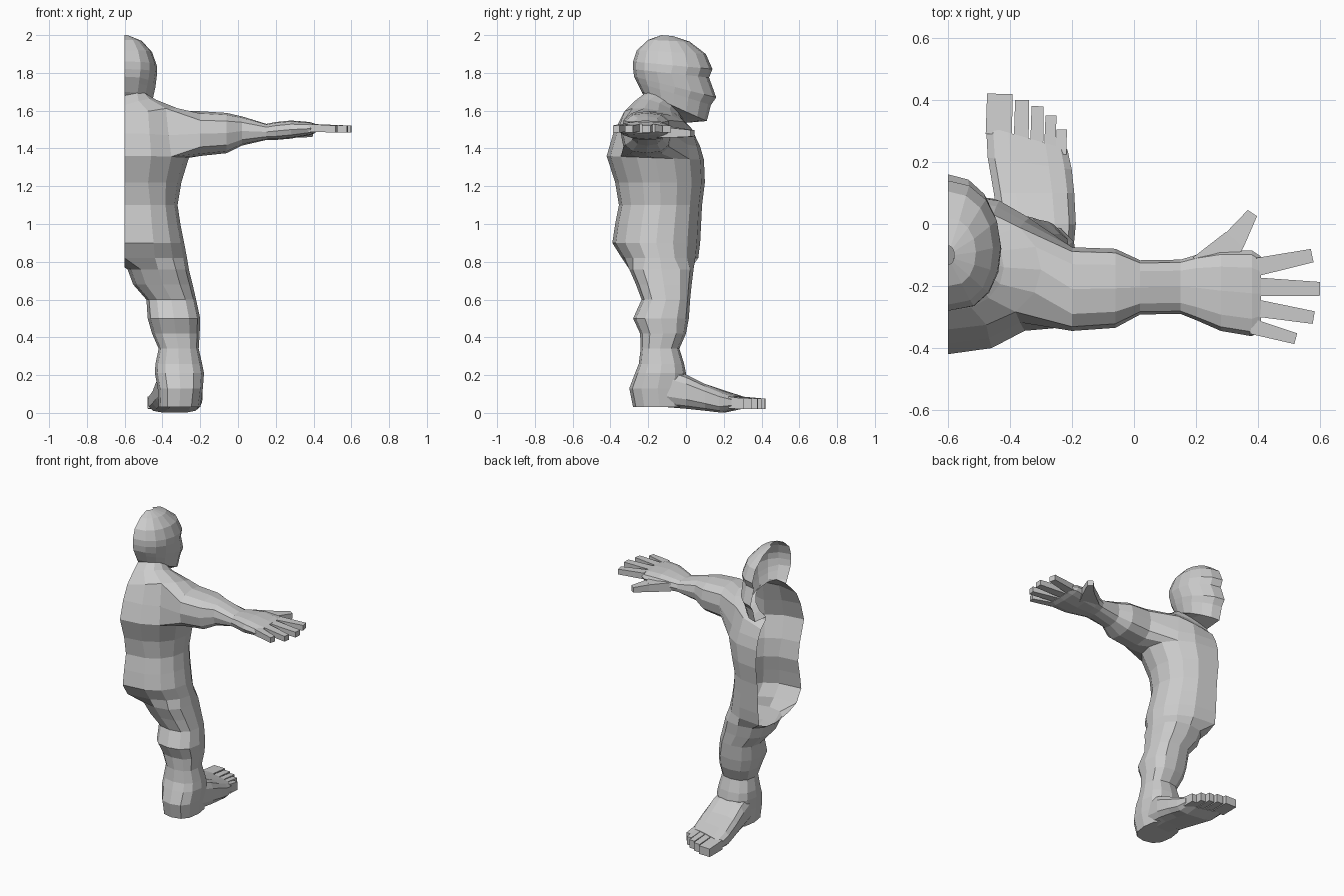
import bpy, bmesh, math
from mathutils import Vector

if "Cube" in bpy.data.objects:
    bpy.data.objects.remove(bpy.data.objects["Cube"])

grey = bpy.data.materials.new("light grey")
grey.diffuse_color = (0.6, 0.6, 0.6, 1)
grey.use_nodes = True
grey.node_tree.nodes["Principled BSDF"].inputs["Base Color"].default_value = grey.diffuse_color
CUT = -0.6                      # open symmetry plane of the half figure


def sp(v, p):
    return math.copysign(abs(v) ** p, v)


def finish(bm, name):
    bmesh.ops.recalc_face_normals(bm, faces=bm.faces)
    me = bpy.data.meshes.new(name)
    bm.to_mesh(me)
    bm.free()
    me.materials.append(grey)
    ob = bpy.data.objects.new(name, me)
    bpy.context.collection.objects.link(ob)
    return ob


def oval(a0, a1, b0, b1, angles, p):
    """Superellipse filling the rectangle a0..a1 by b0..b1."""
    return [((a0 + a1) / 2 + (a1 - a0) / 2 * sp(math.cos(math.radians(t)), p),
             (b0 + b1) / 2 + (b1 - b0) / 2 * sp(math.sin(math.radians(t)), p)) for t in angles]


def skin(bm, a, b, closed=True):
    n = len(a)
    for i in range(n if closed else n - 1):
        j = (i + 1) % n
        bm.faces.new((a[i], a[j], b[j], b[i]))


def half_ring(bm, pb, pf, zb, zf, yb, yf, w, bump=0.0):
    """Half ring from back midline to front midline, tilted from zb to zf."""
    out = []
    for i in range(9):
        t = math.pi * i / 8
        k = (1 - math.cos(t)) / 2
        x = CUT + w * max(0, math.sin(t)) ** (pb if i < 4 else pf) if 0 < i < 8 else CUT
        out.append(bm.verts.new((x, yb + (yf - yb) * k, zb + (zf - zb) * k + bump * math.sin(t))))
    return out


# body: head, neck and trunk as open half rings
bm = bmesh.new()
head = (
    (2.0, 1.995, -.13, -.07, .02),
    (1.975, 1.965, -.20, .02, .09),
    (1.92, 1.90, -.26, .105, .145),
    (1.86, 1.82, -.28, .14, .17),
    (1.82, 1.775, -.28, .122, .172),
    (1.78, 1.67, -.275, .16, .163),
    (1.75, 1.63, -.26, .132, .155),
    (1.70, 1.545, -.235, .11, .14),
    (1.68, 1.535, -.225, -.01, .135, .05))
chest = (
    (1.63, 1.51, -.28, .0, .18, .07),
    (1.57, 1.47, -.34, .045, .30, .08),
    (1.48, 1.41, -.385, .075, .32),
    (1.36, 1.34, -.42, .095, .34),
    (1.22, 1.22, -.375, .10, .30))
hips = (
    (1.10, 1.10, -.355, .085, .28),
    (1.00, 1.00, -.375, .08, .295),
    (0.90, 0.90, -.39, .075, .315),
    (0.82, 0.82, -.34, .065, .33))
trunk = [half_ring(bm, pb, pf, *r) for part, pb, pf in
         ((head, .75, .95), (chest, .92, .75), (hips, .75, .75)) for r in part]
for k, (a, b) in enumerate(zip(trunk, trunk[1:])):
    for i in range(8):
        if not (k in (10, 11) and 2 <= i < 6):      # leave the arm hole
            bm.faces.new((a[i], a[i + 1], b[i + 1], b[i]))

# leg down to the heel: crotch points close the last half ring
prev = trunk[-1] + [bm.verts.new((CUT, y, z)) for y, z in ((-.01, .785), (-.14, .77), (-.26, .79))]
for z, x0, x1, y0, y1 in (
        (.76, -.585, -.26, -.30, .04),
        (.68, -.555, -.24, -.265, .03),
        (.60, -.485, -.222, -.235, .022),
        (.50, -.478, -.20, -.28, .015),
        (.42, -.455, -.203, -.243, .0),
        (.34, -.42, -.208, -.24, -.035),
        (.26, -.437, -.19, -.25, -.01),
        (.21, -.44, -.18, -.27, .0),
        (.13, -.425, -.186, -.30, .0),
        (.03, -.42, -.2, -.28, .0)):
    ring = [bm.verts.new((x, y, z)) for x, y in
            oval(x0, x1, y0, y1, [(i - 4) * 30 for i in range(12)], .8)]
    skin(bm, prev, ring)
    prev = ring
bm.faces.new(prev)

# arm and palm grow from the arm hole
top, mid, low = trunk[10], trunk[11], trunk[12]
prev = low[2:7] + [mid[6]] + top[2:7][::-1] + [mid[2]]
for x, y0, y1, z0, z1 in (
        (-.20, -.345, -.075, 1.36, 1.597),
        (-.06, -.335, -.08, 1.375, 1.588),
        (.02, -.292, -.117, 1.415, 1.57),
        (.15, -.29, -.115, 1.445, 1.53),
        (.20, -.31, -.10, 1.445, 1.54),
        (.28, -.345, -.085, 1.452, 1.548),
        (.38, -.362, -.085, 1.47, 1.54),
        (.41, -.345, -.105, 1.482, 1.53)):
    ring = [bm.verts.new((x, y, z)) for y, z in
            oval(y0, y1, z0, z1, [210 + 30 * i for i in range(12)], .75)]
    skin(bm, prev, ring)
    prev = ring
bm.faces.new(prev)
finish(bm, "half_body")

# foot: rings along y, the toe edge slants back to the outside
bm = bmesh.new()
prev = None
for y, x0, x1, z0, z1, slant in (
        (-.10, -.425, -.195, .028, .24, 0),
        (.0, -.44, -.185, .02, .205, 0),
        (.10, -.455, -.19, .01, .155, 0),
        (.20, -.475, -.198, .0, .12, -.02),
        (.285, -.48, -.212, .02, .09, -.04)):
    ring = [bm.verts.new((x, y + slant * (x + .37) / .14, z)) for x, z in
            oval(x0, x1, z0, z1, [15 + 30 * i for i in range(12)], .6)]
    if prev:
        skin(bm, prev, ring)
    prev = ring
bm.faces.new(prev)
finish(bm, "foot")


def digit(name, a, b, wa, wb, ha, hb):
    """Tapered box from point a to point b."""
    bm = bmesh.new()
    a, b = Vector(a), Vector(b)
    side = Vector((-(b - a).y, (b - a).x, 0)).normalized()
    rings = [[bm.verts.new(c + side * w / 2 * s + Vector((0, 0, h / 2 * t)))
              for s, t in ((-1, -1), (1, -1), (1, 1), (-1, 1))]
             for c, w, h in ((a, wa, ha), (b, wb, hb))]
    skin(bm, *rings)
    for r in rings:
        bm.faces.new(r)
    finish(bm, name)


# fingers and thumb
for i, (xa, ya, xb, yb, w) in enumerate((
        (.40, -.138, .575, -.102, .05), (.40, -.203, .60, -.21, .052),
        (.40, -.272, .58, -.302, .047), (.38, -.33, .522, -.37, .042))):
    digit(f"finger_{i + 1}", (xa, ya, 1.508), (xb, yb, 1.503), w + .008, w - .006, .042, .036)
digit("thumb_base", (.24, -.15, 1.49), (.325, -.05, 1.483), .13, .075, .06, .05)
digit("thumb_tip", (.322, -.055, 1.483), (.382, .035, 1.48), .075, .036, .05, .035)

# toes
for i, (x, y0, y1, w) in enumerate((
        (-.433, .29, .42, .085), (-.361, .27, .40, .048), (-.311, .25, .38, .042),
        (-.268, .24, .35, .038), (-.233, .225, .305, .036))):
    digit(f"toe_{i + 1}", (x - .003, y0, .055), (x, y1, .048), w, w - .003, .064, .055)
